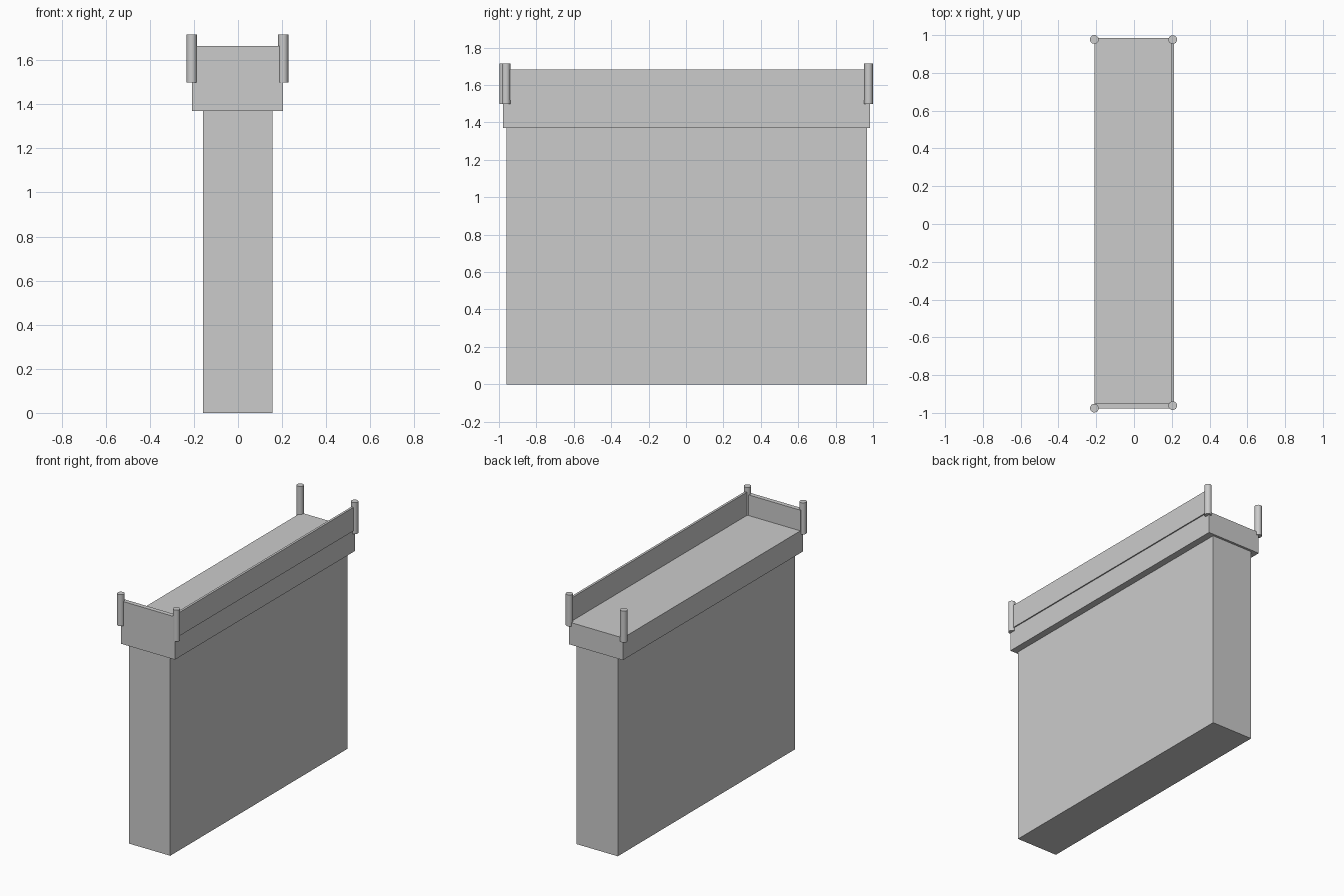
import bpy

if "Cube" in bpy.data.objects:
    bpy.data.objects.remove(bpy.data.objects["Cube"])


def box(name, lo, hi):
    """Axis-aligned box from its two opposite corners."""
    centre = [(a + b) / 2 for a, b in zip(lo, hi)]
    bpy.ops.mesh.primitive_cube_add(size=1, location=centre)
    ob = bpy.context.object
    ob.name = name
    ob.scale = [b - a for a, b in zip(lo, hi)]
    bpy.ops.object.transform_apply(location=False, rotation=False, scale=True)
    return ob


def post(name, x, y, z0=1.499, z1=1.716, radius=0.023):
    """Upright round corner post."""
    bpy.ops.mesh.primitive_cylinder_add(
        vertices=24, radius=radius, depth=z1 - z0, location=(x, y, (z0 + z1) / 2))
    bpy.context.object.name = name
    bpy.ops.object.shade_smooth_by_angle()


# Counter base and overhanging top slab
box("counter_base", (-0.158, -0.96, 0.0), (0.156, 0.968, 1.37))
box("counter_top", (-0.208, -0.978, 1.37), (0.204, 0.984, 1.523))

# Raised guard panels along the right side and the front end
box("side_panel", (0.196, -0.978, 1.521), (0.212, 0.984, 1.683))
box("front_panel", (-0.208, -0.978, 1.523), (0.204, -0.947, 1.665))

# Corner posts
for name, x, y in (
    ("front_left_post", -0.21, -0.975),
    ("front_right_post", 0.205, -0.962),
    ("back_left_post", -0.21, 0.977),
    ("back_right_post", 0.205, 0.976),
):
    post(name, x, y)
